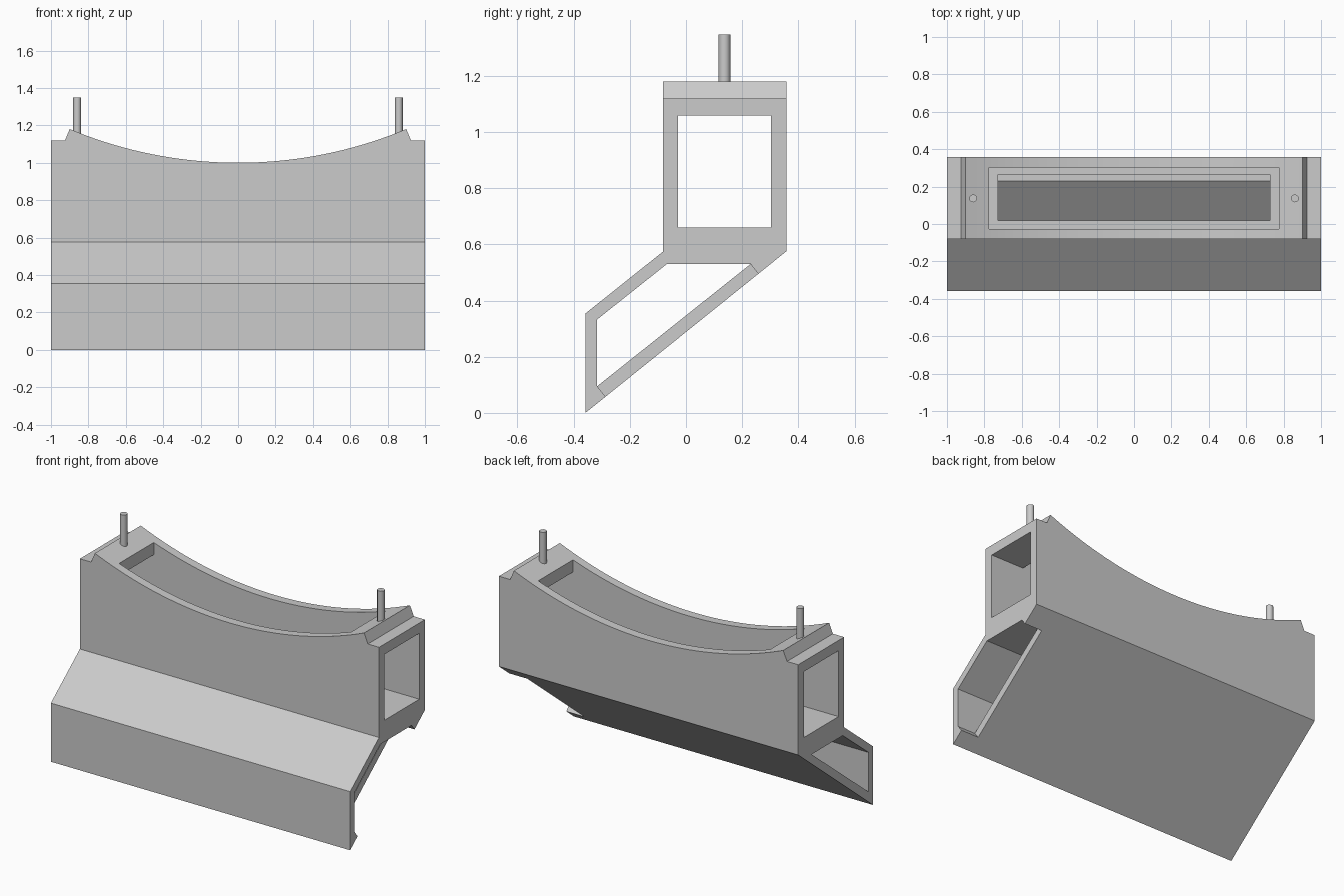
import bpy, bmesh, math

cube = bpy.data.objects.get("Cube")
if cube:
    bpy.data.objects.remove(cube, do_unlink=True)

grey = bpy.data.materials.new("plain_grey")
grey.use_nodes = True
colour = (0.6, 0.6, 0.6, 1)
grey.diffuse_color = colour
grey.node_tree.nodes["Principled BSDF"].inputs["Base Color"].default_value = colour


def prism(name, outline, axis, start, end):
    """Extrude an outline along x (outline in y, z) or along y (outline in x, z)."""
    def place(a, b, depth):
        return (depth, a, b) if axis == "x" else (a, depth, b)
    bm = bmesh.new()
    face = bm.faces.new([bm.verts.new(place(a, b, start)) for a, b in outline])
    result = bmesh.ops.extrude_face_region(bm, geom=[face])
    moved = [v for v in result["geom"] if isinstance(v, bmesh.types.BMVert)]
    bmesh.ops.translate(bm, verts=moved, vec=place(0, 0, end - start))
    bmesh.ops.recalc_face_normals(bm, faces=bm.faces)
    mesh = bpy.data.meshes.new(name)
    bm.to_mesh(mesh)
    bm.free()
    mesh.materials.append(grey)
    obj = bpy.data.objects.new(name, mesh)
    bpy.context.collection.objects.link(obj)
    return obj


def rect(a0, a1, b0, b1):
    return [(a0, b0), (a1, b0), (a1, b1), (a0, b1)]


def select_only(obj):
    bpy.ops.object.select_all(action="DESELECT")
    obj.select_set(True)
    bpy.context.view_layer.objects.active = obj


def cut(target, cutter):
    cutter.hide_render = True
    mod = target.modifiers.new("cut", "BOOLEAN")
    mod.operation = "DIFFERENCE"
    mod.solver = "EXACT"
    mod.object = cutter
    select_only(target)
    bpy.ops.object.modifier_apply(modifier=mod.name)
    bpy.data.objects.remove(cutter, do_unlink=True)


# Body with a forward-leaning foot
body = prism("cradle_body", [(-0.358, 0), (-0.358, 0.354), (-0.081, 0.575),
                             (-0.081, 1.3), (0.357, 1.3), (0.357, 0.575)], "x", -1, 1)

# Saddle-shaped top with a step at each end
half, low, rise = 0.9, 1.0, 0.18
radius = (half ** 2 + rise ** 2) / (2 * rise)
sweep = math.asin(half / radius)
steps = 40
arc = []
for i in range(steps + 1):
    t = sweep * (2 * i / steps - 1)
    arc.append((radius * math.sin(t), low + radius * (1 - math.cos(t))))
saddle = [(-1.1, 1.12), (-0.925, 1.12)] + arc + [(0.925, 1.12), (1.1, 1.12), (1.1, 1.5), (-1.1, 1.5)]
cut(body, prism("saddle_cutter", saddle, "y", -0.5, 0.5))

# Upper tunnel, top opening and floor slot
cut(body, prism("tunnel_cutter", rect(-0.028, 0.303, 0.66, 1.058), "x", -1.1, 1.1))
cut(body, prism("opening_cutter", rect(-0.028, 0.303, 0.9, 1.5), "x", -0.775, 0.775))
cut(body, prism("slot_cutter", rect(0.018, 0.265, 0.53, 0.8), "x", -0.727, 0.727))

# Lower tunnel through the foot
cut(body, prism("foot_cutter", [(-0.316, 0.095), (-0.316, 0.333), (-0.068, 0.53), (0.23, 0.53)],
                "x", -1.1, 1.1))

# Notch in the sloping underside at one end
cut(body, prism("notch_cutter", [(0.23, 0.53), (0.285, 0.46), (-0.261, 0.025),
                                 (-0.316, 0.095), (-0.1, 0.3)], "x", 0.88, 1.1))

select_only(body)
bpy.ops.object.shade_smooth_by_angle(angle=math.radians(20))

# Locating pins
for side, x in (("left", 0.86), ("right", -0.86)):
    bpy.ops.mesh.primitive_cylinder_add(vertices=12, radius=0.021, depth=0.245,
                                        location=(x, 0.137, 1.225))
    pin = bpy.context.object
    pin.name = side + "_pin"
    pin.data.materials.append(grey)
    bpy.ops.object.shade_smooth_by_angle(angle=math.radians(40))
